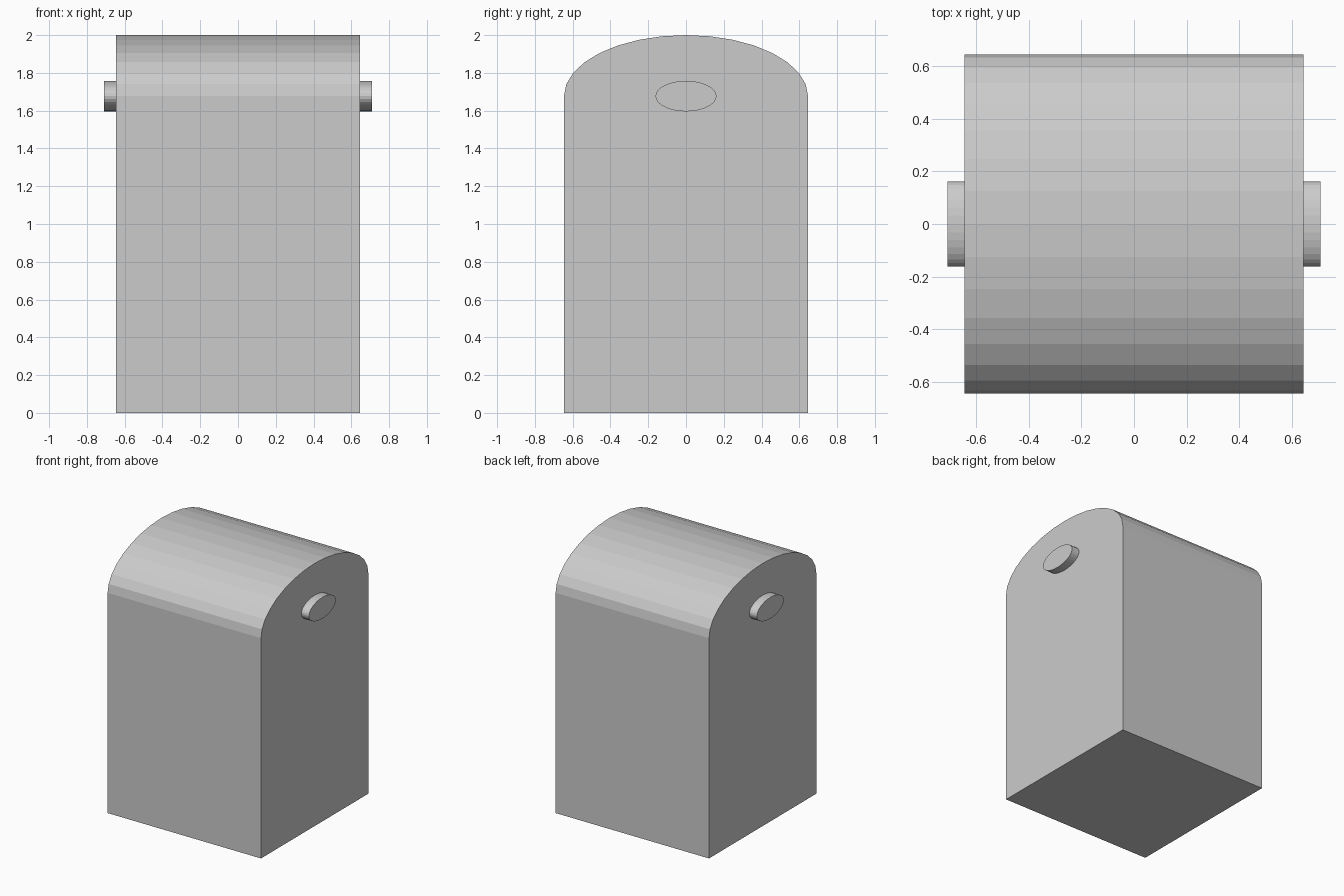
import bpy, bmesh, math

if "Cube" in bpy.data.objects:
    bpy.data.objects.remove(bpy.data.objects["Cube"])

AXIS_Z = 1.677           # shared centre height of the arch and the pin
HALF = 0.646             # half width and half depth of the body
RISE = 2.0 - AXIS_Z      # height of the elliptical arch


def arc(a, b, start, end, steps):
    """Points (y, z) along an ellipse around the shared axis."""
    angles = [math.radians(start + (end - start) * i / steps) for i in range(steps + 1)]
    return [(a * math.cos(t), AXIS_Z + b * math.sin(t)) for t in angles]


def extrude_x(name, profile, half_x):
    """Solid made from a (y, z) profile running from -half_x to half_x."""
    bm = bmesh.new()
    face = bm.faces.new([bm.verts.new((-half_x, y, z)) for y, z in profile])
    ext = bmesh.ops.extrude_face_region(bm, geom=[face], use_keep_orig=True)
    moved = [v for v in ext["geom"] if isinstance(v, bmesh.types.BMVert)]
    bmesh.ops.translate(bm, verts=moved, vec=(2 * half_x, 0, 0))
    bmesh.ops.recalc_face_normals(bm, faces=bm.faces)
    mesh = bpy.data.meshes.new(name)
    bm.to_mesh(mesh)
    bm.free()
    obj = bpy.data.objects.new(name, mesh)
    bpy.context.collection.objects.link(obj)
    return obj


# Body: square block with an elliptical arched top
extrude_x("arched_body", [(-HALF, 0), (HALF, 0)] + arc(HALF, RISE, 0, 180, 16), HALF)

# Pin: flattened round bar through the body, showing at both sides
extrude_x("side_pin", arc(HALF / 4, RISE / 4, 0, 360, 32)[:-1], 0.71)
